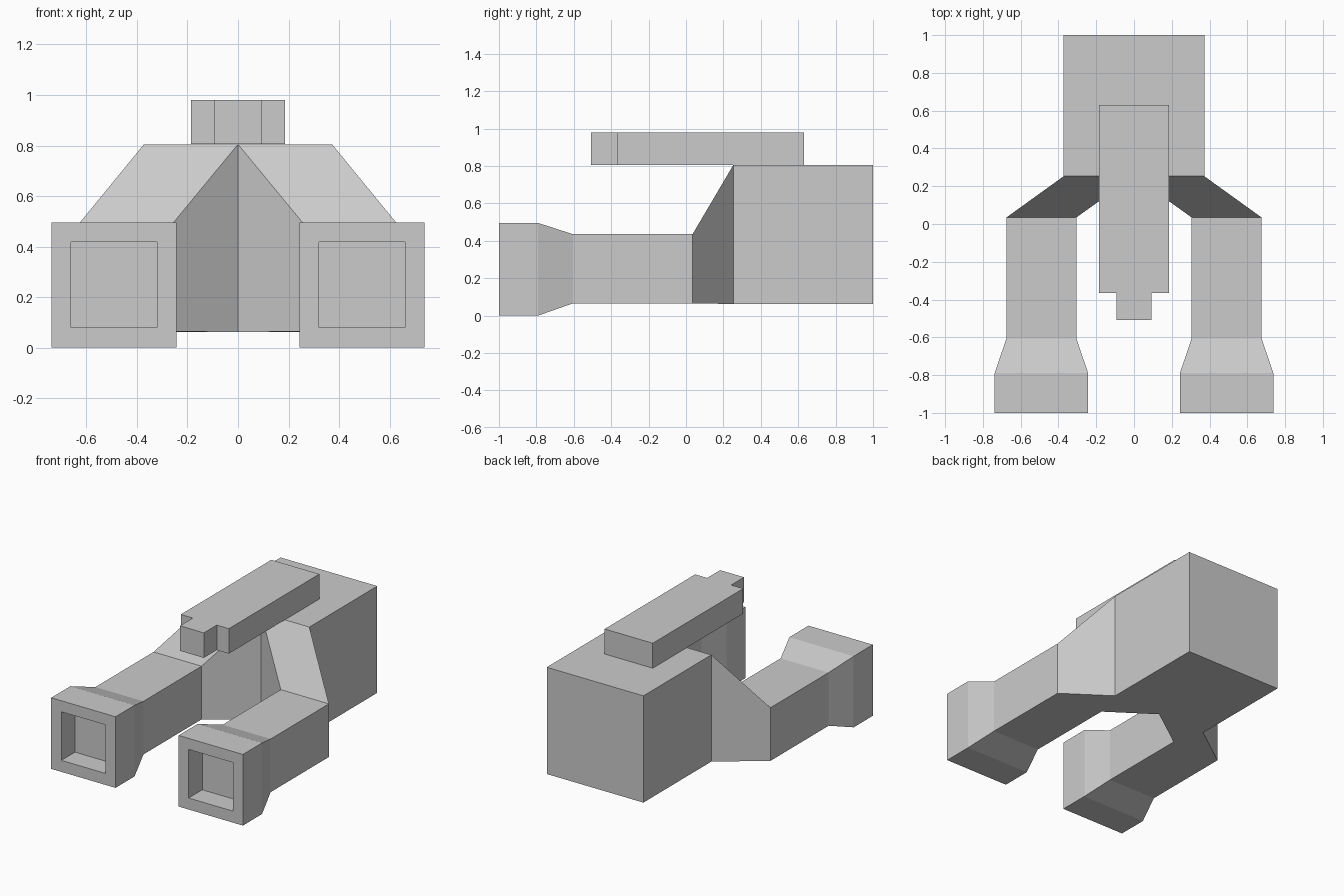
import bpy, bmesh

if "Cube" in bpy.data.objects:
    bpy.data.objects.remove(bpy.data.objects["Cube"])


def section(bm, y, x0, x1, z0, z1):
    """Rectangular ring of vertices in the plane y."""
    return [bm.verts.new((x, y, z)) for x, z in ((x0, z0), (x1, z0), (x1, z1), (x0, z1))]


def finish(bm, name):
    bmesh.ops.remove_doubles(bm, verts=bm.verts, dist=1e-5)
    bmesh.ops.recalc_face_normals(bm, faces=bm.faces)
    mesh = bpy.data.meshes.new(name)
    bm.to_mesh(mesh)
    bm.free()
    ob = bpy.data.objects.new(name, mesh)
    bpy.context.collection.objects.link(ob)
    return ob


def loft(bm, rings, skip=()):
    """Bridge successive rings; skip holds (segment, side) pairs left open."""
    for s, (a, b) in enumerate(zip(rings, rings[1:])):
        for i in range(4):
            if (s, i) not in skip:
                j = (i + 1) % 4
                bm.faces.new((a[i], a[j], b[j], b[i]))


# Forked body: half box, flared arm, square muzzle and recess, mirrored across x
bm = bmesh.new()
rings = [section(bm, *r) for r in (
    (1.0, 0, 0.372, 0.062, 0.805),
    (0.253, 0, 0.372, 0.062, 0.805),
    (0.035, 0.305, 0.675, 0.065, 0.435),
    (-0.605, 0.305, 0.675, 0.065, 0.435),
    (-0.79, 0.243, 0.738, 0, 0.495),
    (-1.0, 0.243, 0.738, 0, 0.495),
    (-1.0, 0.32, 0.66, 0.08, 0.418),
    (-0.85, 0.32, 0.66, 0.08, 0.418),
)]
loft(bm, rings, skip={(0, 3)})  # open on the mirror plane
bm.faces.new(rings[0])
bm.faces.new(rings[-1])
body = finish(bm, "forked_body")
mirror = body.modifiers.new("mirror", 'MIRROR')
mirror.use_clip = True

# Top rail with a narrow front tip, extruded from its outline
bm = bmesh.new()
half = [(0.185, 0.63), (0.185, -0.365), (0.092, -0.365), (0.092, -0.507)]
outline = half + [(-x, y) for x, y in reversed(half)]
face = bm.faces.new([bm.verts.new((x, y, 0.806)) for x, y in outline])
ext = bmesh.ops.extrude_face_region(bm, geom=[face], use_keep_orig=True)
bmesh.ops.translate(bm, vec=(0, 0, 0.174),
                    verts=[v for v in ext["geom"] if isinstance(v, bmesh.types.BMVert)])
finish(bm, "top_rail")
